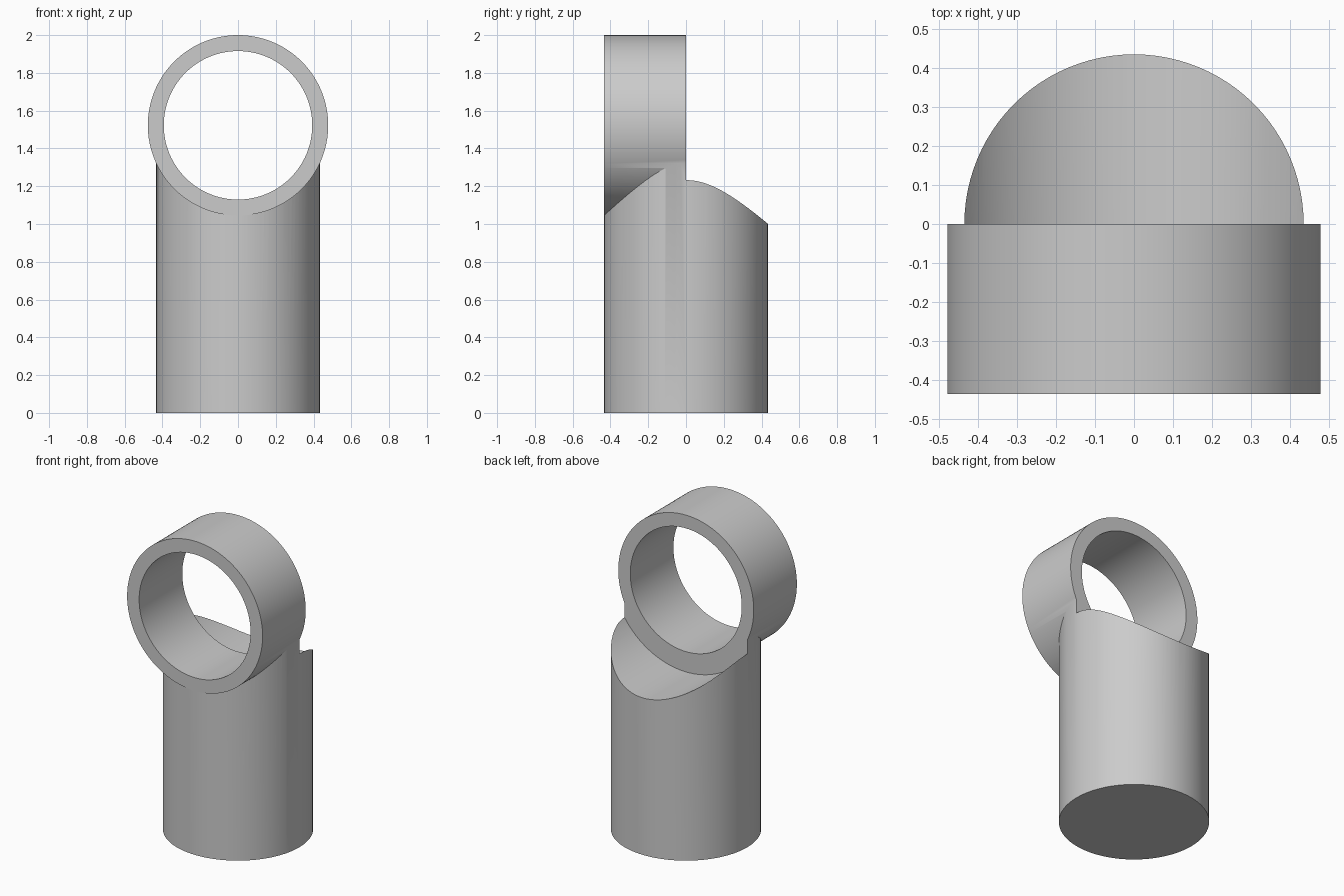
import bpy
import math

cube = bpy.data.objects.get("Cube")
if cube:
    bpy.data.objects.remove(cube, do_unlink=True)

POST_R = 0.434     # upright tube
RING_R = 0.4775    # collar outside
BORE_R = 0.393     # collar hole
NOTCH_R = 0.522    # curved seat behind the collar
AXIS_Z = 1.5225    # height of the collar's axis

gray = bpy.data.materials.new("plain gray")
gray.use_nodes = True
color = (0.6, 0.6, 0.6, 1)
gray.diffuse_color = color
gray.node_tree.nodes["Principled BSDF"].inputs["Base Color"].default_value = color


def crosswise(name, radius, y0, y1):
    """Cylinder lying along y, at the collar's height."""
    bpy.ops.mesh.primitive_cylinder_add(
        vertices=128, radius=radius, depth=y1 - y0,
        location=(0, (y0 + y1) / 2, AXIS_Z), rotation=(math.pi / 2, 0, 0))
    obj = bpy.context.object
    obj.name = name
    obj.hide_render = True
    obj.data.materials.append(gray)
    return obj


def combine(target, tool, operation):
    """Apply a boolean and discard the tool."""
    bpy.context.view_layer.objects.active = target
    mod = target.modifiers.new(operation.title(), 'BOOLEAN')
    mod.operation = operation
    mod.solver = 'EXACT'
    mod.object = tool
    bpy.ops.object.modifier_apply(modifier=mod.name)
    bpy.data.objects.remove(tool, do_unlink=True)


# Upright post
bpy.ops.mesh.primitive_cylinder_add(vertices=96, radius=POST_R, depth=1.5, location=(0, 0, 0.75))
post = bpy.context.object
post.name = "post_with_ring"
post.data.materials.append(gray)

# Curved seat in the back half, then the collar on the front half, then its bore
combine(post, crosswise("back_notch", NOTCH_R, 0, 1), 'DIFFERENCE')
combine(post, crosswise("ring", RING_R, -POST_R - 0.0005, 0), 'UNION')
combine(post, crosswise("bore", BORE_R, -1, 1), 'DIFFERENCE')

# Smooth walls with crisp rims
bpy.ops.object.select_all(action='DESELECT')
post.select_set(True)
bpy.context.view_layer.objects.active = post
bpy.ops.object.shade_smooth_by_angle(angle=math.radians(30))
